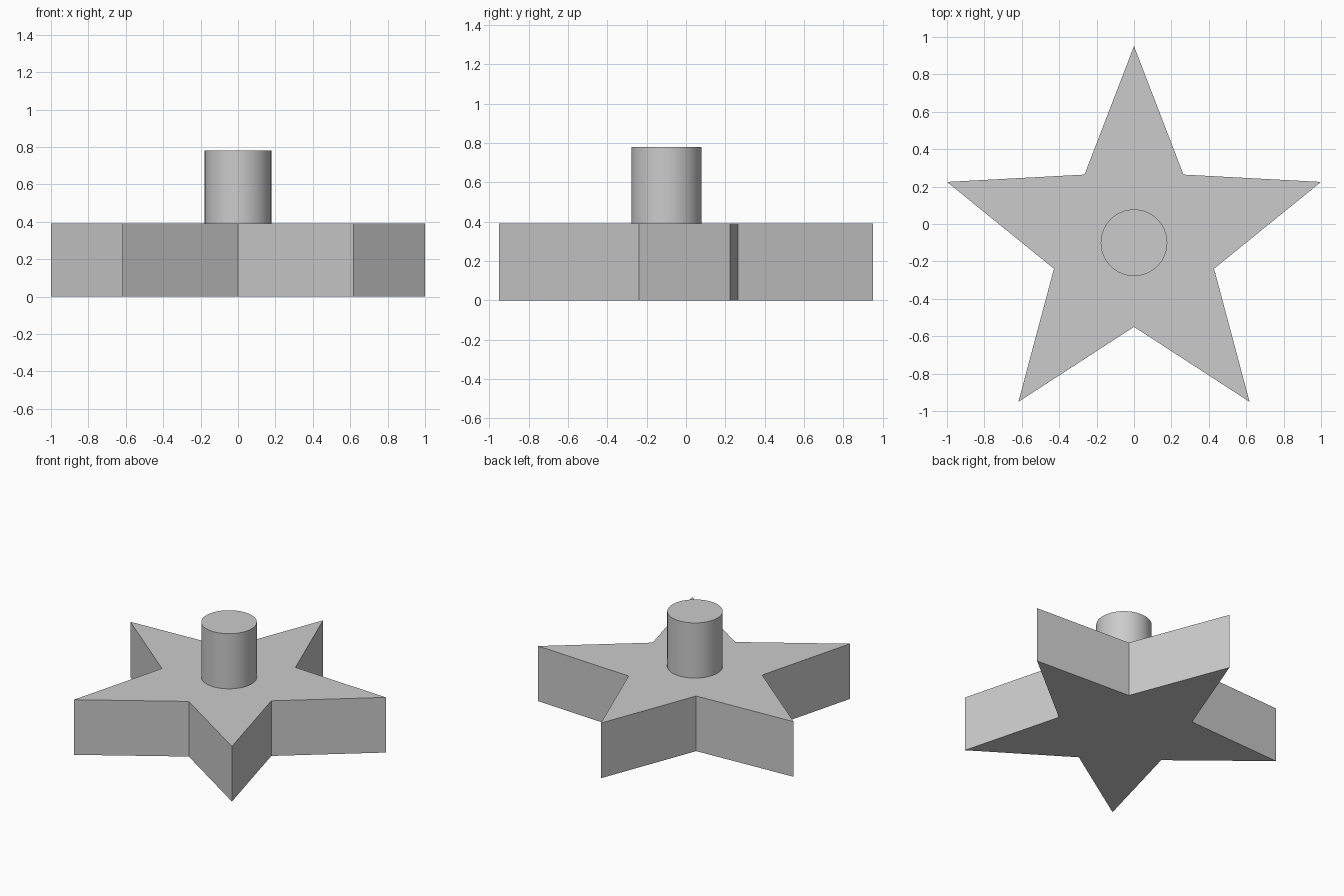
import bpy, bmesh
from math import sin, cos, pi, radians

cube = bpy.data.objects.get("Cube")
if cube:
    bpy.data.objects.remove(cube, do_unlink=True)

OUTER = 1 / cos(radians(18))    # tip radius giving a total width of 2
INNER = 0.45
CENTRE_Y = -0.1
THICKNESS = 0.39
PEG_RADIUS = 0.178

grey = bpy.data.materials.new("plain grey")
grey.use_nodes = True
colour = (0.6, 0.6, 0.6, 1)
grey.diffuse_color = colour
grey.node_tree.nodes["Principled BSDF"].inputs["Base Color"].default_value = colour


def prism(name, outline, bottom, top):
    """Extrude a flat outline upwards into a closed solid."""
    bm = bmesh.new()
    base = bm.faces.new([bm.verts.new((x, y, bottom)) for x, y in outline])
    lid = bmesh.ops.extrude_face_region(bm, geom=[base], use_keep_orig=True)
    moved = [v for v in lid["geom"] if isinstance(v, bmesh.types.BMVert)]
    bmesh.ops.translate(bm, verts=moved, vec=(0, 0, top - bottom))
    bmesh.ops.recalc_face_normals(bm, faces=bm.faces)
    mesh = bpy.data.meshes.new(name)
    bm.to_mesh(mesh)
    bm.free()
    mesh.materials.append(grey)
    obj = bpy.data.objects.new(name, mesh)
    bpy.context.collection.objects.link(obj)
    return obj


def ring(radii, count):
    """Points around the centre, cycling through the radii, first at the back."""
    points = []
    for i in range(count):
        a = pi / 2 + 2 * pi * i / count
        r = radii[i % len(radii)]
        points.append((r * cos(a), CENTRE_Y + r * sin(a)))
    return points


# Five-pointed star slab
prism("star_base", ring([OUTER, INNER], 10), 0, THICKNESS)

# Round peg standing on the star's centre
peg = prism("peg", ring([PEG_RADIUS], 64), THICKNESS, 2 * THICKNESS)
bpy.ops.object.select_all(action="DESELECT")
peg.select_set(True)
bpy.context.view_layer.objects.active = peg
bpy.ops.object.shade_smooth_by_angle(angle=radians(30))
